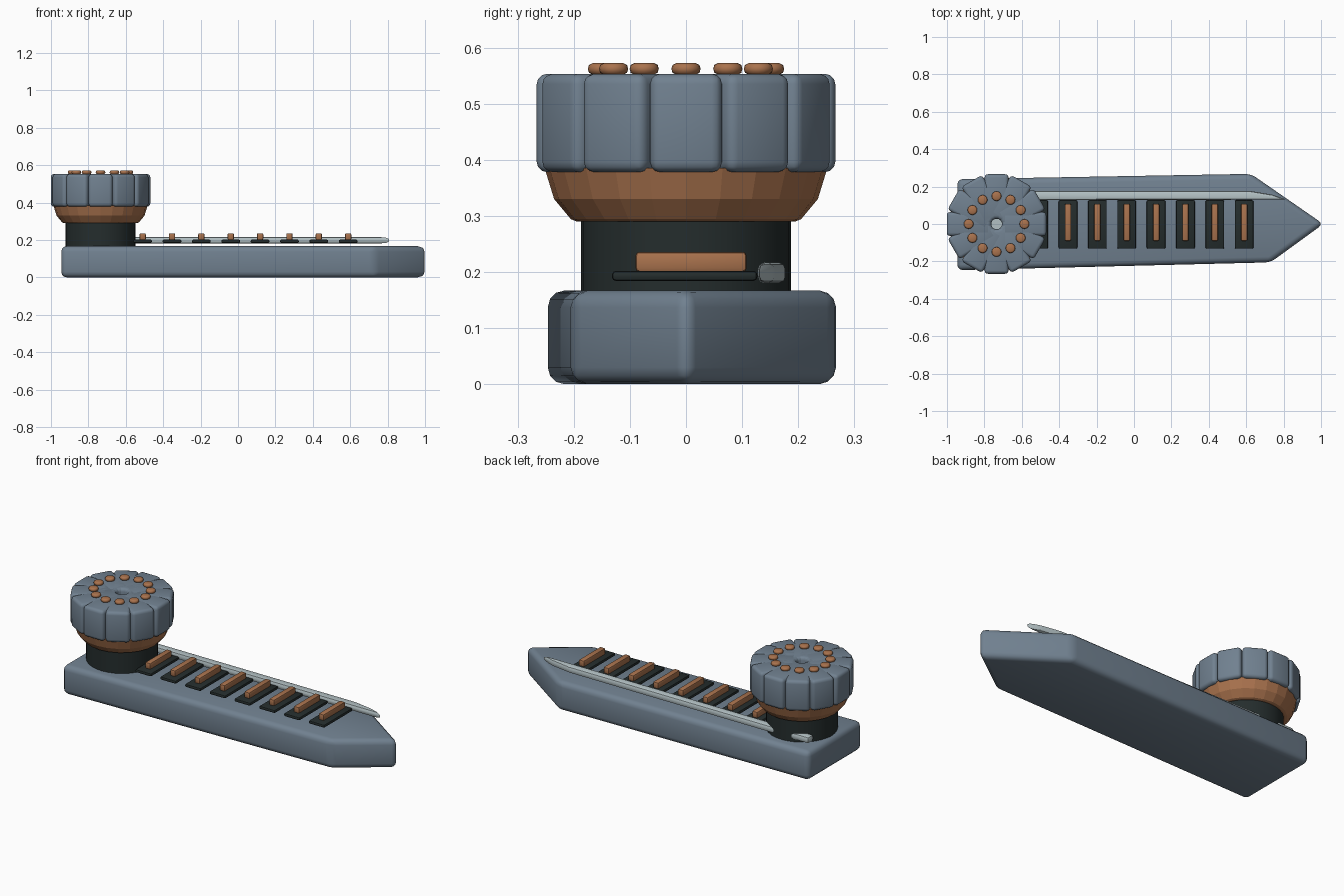
import bpy, bmesh, math
from mathutils import Matrix

if "Cube" in bpy.data.objects:
    bpy.data.objects.remove(bpy.data.objects["Cube"], do_unlink=True)


def material(name, rgb):
    m = bpy.data.materials.new(name)
    m.use_nodes = True
    m.diffuse_color = (*rgb, 1)
    m.node_tree.nodes["Principled BSDF"].inputs["Base Color"].default_value = (*rgb, 1)
    return m


SLATE = material("slate blue", (0.165, 0.22, 0.28))
COPPER = material("copper", (0.40, 0.17, 0.075))
BLACK = material("dark green black", (0.018, 0.026, 0.026))
SILVER = material("pale silver", (0.45, 0.53, 0.55))


def finish(name, bm, mat, angle=40):
    bmesh.ops.recalc_face_normals(bm, faces=bm.faces)
    mesh = bpy.data.meshes.new(name)
    bm.to_mesh(mesh)
    bm.free()
    mesh.materials.append(mat)
    ob = bpy.data.objects.new(name, mesh)
    bpy.context.collection.objects.link(ob)
    if angle:
        bpy.ops.object.select_all(action="DESELECT")
        ob.select_set(True)
        bpy.context.view_layer.objects.active = ob
        bpy.ops.object.shade_smooth_by_angle(angle=math.radians(angle))
    return ob


def prism(name, outline, z0, z1, mat, bevel=0, segments=3, turn=None):
    """Extrude a flat outline upward and round every edge."""
    bm = bmesh.new()
    face = bm.faces.new([bm.verts.new((x, y, z0)) for x, y in outline])
    top = bmesh.ops.extrude_face_region(bm, geom=[face])["geom"]
    moved = [v for v in top if isinstance(v, bmesh.types.BMVert)]
    bmesh.ops.translate(bm, verts=moved, vec=(0, 0, z1 - z0))
    bmesh.ops.recalc_face_normals(bm, faces=bm.faces)
    if bevel:
        bmesh.ops.bevel(bm, geom=bm.edges[:], offset=bevel, segments=segments,
                        profile=0.5, affect="EDGES", clamp_overlap=True)
    if turn:
        bm.transform(turn)
    return finish(name, bm, mat)


def rect(x0, x1, y0, y1):
    return [(x0, y0), (x1, y0), (x1, y1), (x0, y1)]


def lathe(name, profile, sides, mat, centre, angle=40):
    """Stack rings of (radius, height) and cap both ends."""
    bm = bmesh.new()
    rings = []
    for r, z in profile:
        rings.append([bm.verts.new((centre[0] + r * math.cos(2 * math.pi * i / sides),
                                    centre[1] + r * math.sin(2 * math.pi * i / sides), z))
                      for i in range(sides)])
    for a, b in zip(rings, rings[1:]):
        for i in range(sides):
            j = (i + 1) % sides
            bm.faces.new((a[i], a[j], b[j], b[i]))
    bm.faces.new(rings[0])
    bm.faces.new(rings[-1])
    return finish(name, bm, mat, angle)


# Pointed base slab
prism("base", [(-0.945, -0.247), (0.73, -0.205), (1.012, 0), (0.625, 0.268), (-0.945, 0.24)],
      0, 0.167, SLATE, 0.03)

# Side rail, tapering to a point
prism("side_rail", [(-0.9, 0.128), (0.815, 0.13), (0.74, 0.157), (0.62, 0.177), (-0.9, 0.177)],
      0.18, 0.217, SILVER, 0.012, 2)

# Row of dark pads with copper bars
for i in range(8):
    x = -0.51 + 0.157 * i
    prism(f"pad_{i + 1}", rect(x - 0.05, x + 0.05, -0.132, 0.127), 0.184, 0.202, BLACK, 0.007, 2)
    prism(f"bar_{i + 1}", rect(x - 0.017, x + 0.017, -0.09, 0.108), 0.2, 0.236, COPPER, 0.007, 2)

# Turret column and flared collar
C = (-0.735, 0)
lathe("column", [(0.187, 0.15), (0.187, 0.3)], 32, BLACK, C)
lathe("collar", [(0.195, 0.29), (0.205, 0.294), (0.235, 0.33), (0.252, 0.385)], 24, COPPER, C, 0)
lathe("centre_pin", [(0.045, 0.38), (0.045, 0.5)], 16, SILVER, C)

# Lobed knob with a ring of studs
for i in range(12):
    a = 2 * math.pi * i / 12
    turn = Matrix.Translation((C[0], C[1], 0)) @ Matrix.Rotation(a, 4, "Z")
    prism(f"knob_lobe_{i + 1}", rect(0.028, 0.266, -0.064, 0.064), 0.378, 0.553,
          SLATE, 0.018, 3, turn)
    spot = (C[0] + 0.149 * math.cos(a), C[1] + 0.149 * math.sin(a))
    lathe(f"stud_{i + 1}", [(0.018, 0.552), (0.024, 0.555), (0.026, 0.562),
                            (0.024, 0.569), (0.018, 0.572)], 16, COPPER, spot, 50)
